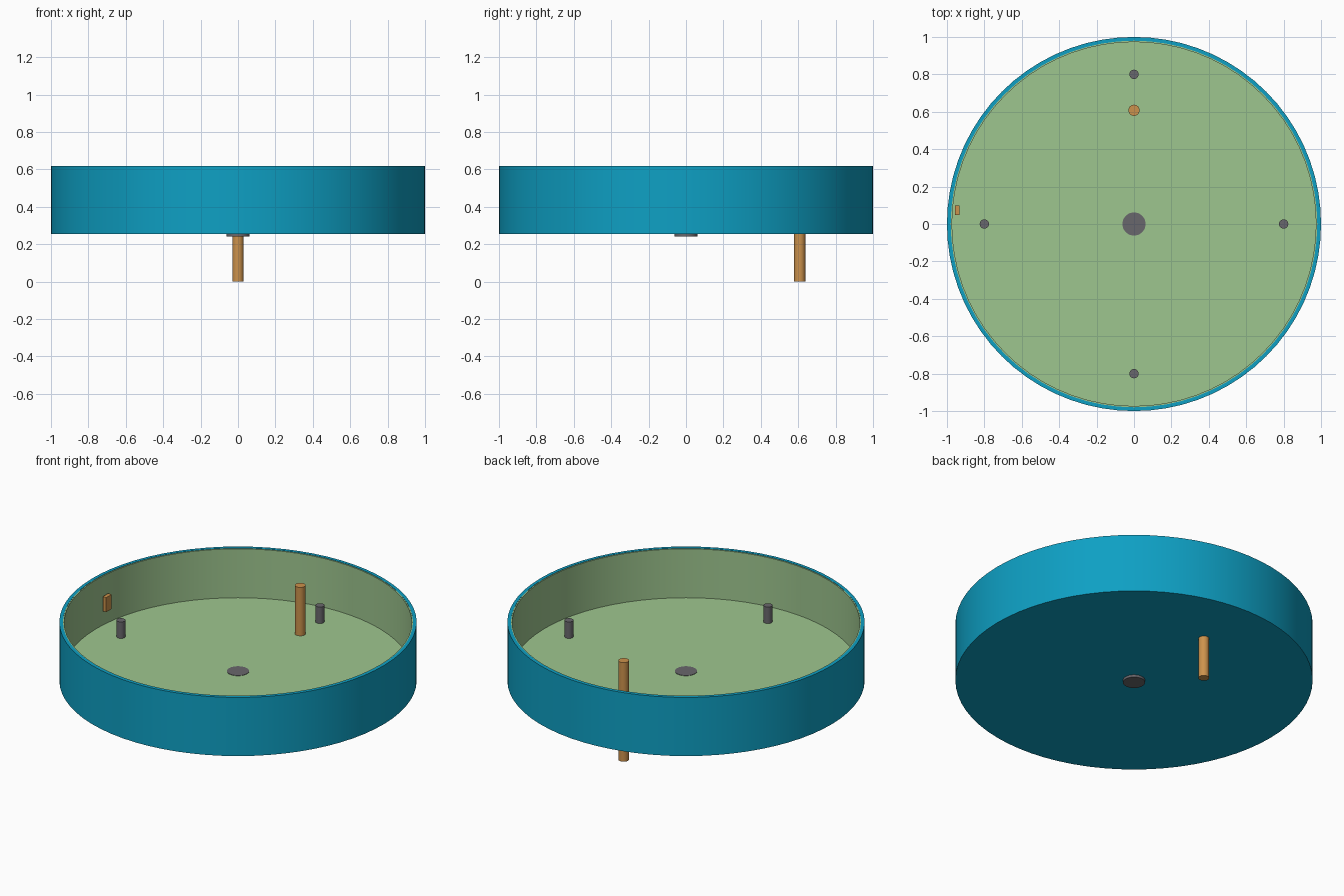
import bpy, bmesh, math

if "Cube" in bpy.data.objects:
    bpy.data.objects.remove(bpy.data.objects["Cube"], do_unlink=True)


def linear(c):
    c /= 255
    return c / 12.92 if c < 0.04 else ((c + 0.055) / 1.055) ** 2.4


def material(name, *rgb):
    mat = bpy.data.materials.new(name)
    mat.use_nodes = True
    color = [linear(c) for c in rgb] + [1]
    mat.diffuse_color = color
    mat.node_tree.nodes["Principled BSDF"].inputs["Base Color"].default_value = color
    return mat


blue = material("teal blue", 14, 160, 196)
green = material("pale green", 158, 198, 143)
grey = material("dark grey", 105, 103, 108)
wood = material("orange brown", 204, 146, 76)


def finish(bm, name, mat):
    bmesh.ops.recalc_face_normals(bm, faces=bm.faces)
    mesh = bpy.data.meshes.new(name)
    bm.to_mesh(mesh)
    bm.free()
    mesh.materials.append(mat)
    obj = bpy.data.objects.new(name, mesh)
    bpy.context.collection.objects.link(obj)
    return obj


def lathe(name, profile, mat, sides=72, at=(0, 0)):
    """Revolve (radius, z) points around an upright axis; both ends lie on the axis."""
    bm = bmesh.new()
    verts = [bm.verts.new((r, 0, z)) for r, z in profile]
    edges = [bm.edges.new(pair) for pair in zip(verts, verts[1:])]
    bmesh.ops.spin(bm, geom=verts + edges, axis=(0, 0, 1), cent=(0, 0, 0),
                   angle=math.tau, steps=sides, use_merge=True)
    bmesh.ops.remove_doubles(bm, verts=bm.verts, dist=1e-5)
    obj = finish(bm, name, mat)
    obj.location = (*at, 0)
    bpy.ops.object.select_all(action='DESELECT')
    obj.select_set(True)
    bpy.context.view_layer.objects.active = obj
    bpy.ops.object.shade_smooth_by_angle(angle=math.radians(30))
    return obj


def cylinder(name, radius, low, high, mat, at=(0, 0), sides=24):
    lathe(name, [(0, low), (radius, low), (radius, high), (0, high)], mat, sides, at)


base, floor, rim = 0.255, 0.313, 0.617

# Outer pan and the liner set inside it
lathe("outer_pan", [(0, base), (1, base), (1, rim), (0.98, rim),
                    (0.98, base + 0.02), (0, base + 0.02)], blue)
lathe("inner_liner", [(0, base + 0.01), (0.985, base + 0.01), (0.985, rim - 0.002),
                      (0.973, rim - 0.002), (0.973, floor), (0, floor)], green)

# Central hub through the floor
cylinder("centre_hub", 0.062, 0.24, floor + 0.002, grey, sides=32)

# Short pegs around the floor
for side, at in {"left": (0.8, 0), "right": (-0.8, 0),
                 "back": (0, 0.8), "front": (0, -0.8)}.items():
    cylinder("peg_" + side, 0.025, floor - 0.02, 0.415, grey, at)

# Long rod passing through the floor
cylinder("long_rod", 0.03, 0, 0.612, wood, (0, 0.608))

# Small block beside the wall
bm = bmesh.new()
bmesh.ops.create_cube(bm, size=1)
bmesh.ops.scale(bm, vec=(0.023, 0.052, 0.09), verts=bm.verts)
block = finish(bm, "wall_block", wood)
block.location = (-0.945, 0.073, 0.455)
